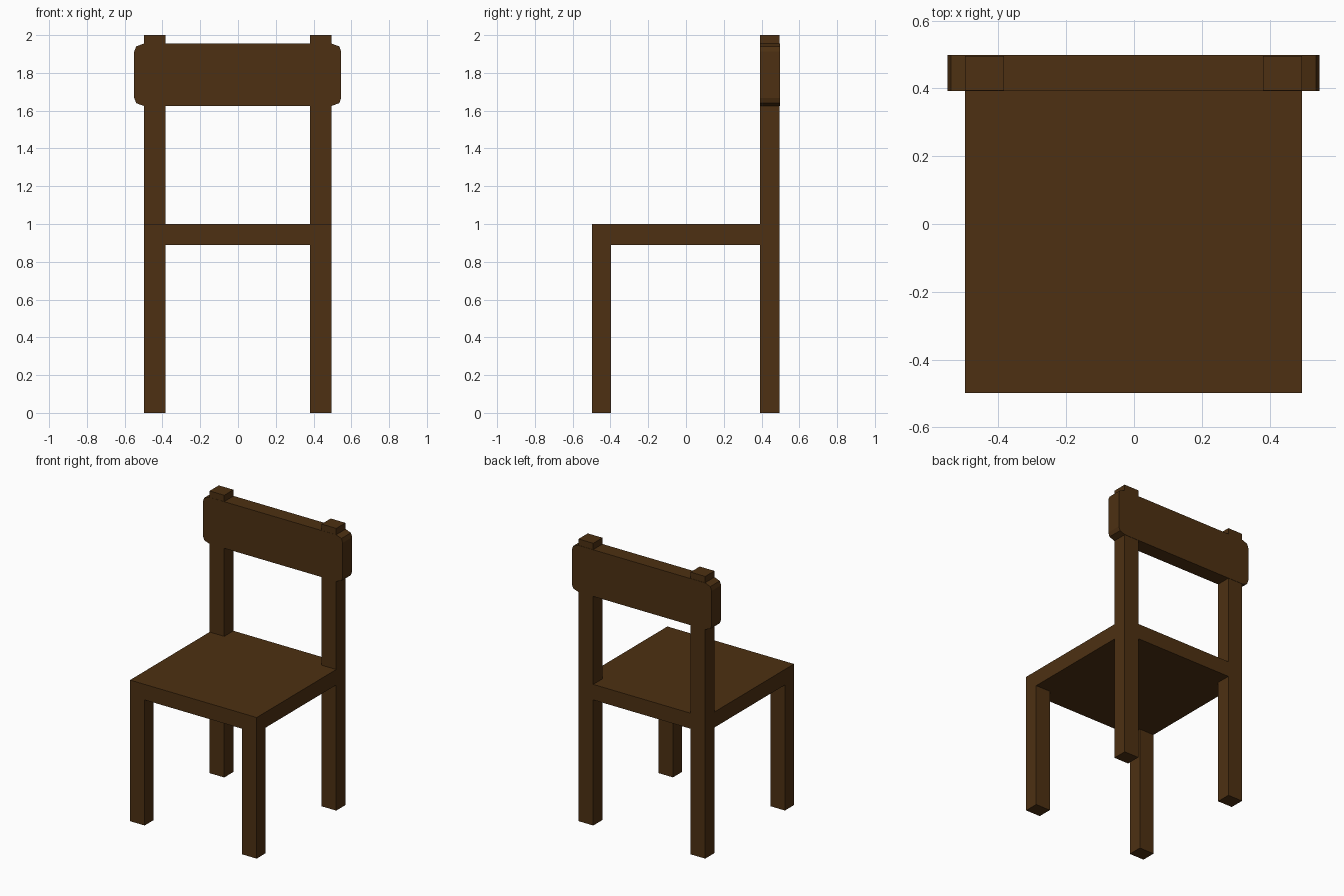
import bpy, bmesh

if "Cube" in bpy.data.objects:
    bpy.data.objects.remove(bpy.data.objects["Cube"])

wood = bpy.data.materials.new("dark_wood")
wood.diffuse_color = (0.075, 0.03, 0.006, 1)
wood.use_nodes = True
wood.node_tree.nodes["Principled BSDF"].inputs["Base Color"].default_value = wood.diffuse_color


def finish(name, bm):
    bmesh.ops.recalc_face_normals(bm, faces=bm.faces)
    mesh = bpy.data.meshes.new(name)
    bm.to_mesh(mesh)
    bm.free()
    mesh.materials.append(wood)
    obj = bpy.data.objects.new(name, mesh)
    bpy.context.collection.objects.link(obj)
    return obj


def box(name, x, y, z):
    bm = bmesh.new()
    bmesh.ops.create_cube(bm, size=1)
    for v in bm.verts:
        v.co = [(r[0] + r[1]) / 2 + c * (r[1] - r[0]) for c, r in zip(v.co, (x, y, z))]
    return finish(name, bm)


FRONT, BACK = (-0.498, -0.397), (0.393, 0.496)

# Seat slab
box("seat", (-0.498, 0.495), (-0.498, 0.496), (0.89, 1.0))

# Legs and back posts on both sides
for side, x in (("left", (-0.498, -0.383)), ("right", (0.38, 0.495))):
    box("front_leg_" + side, x, FRONT, (0, 0.89))
    box("rear_leg_" + side, x, BACK, (0, 0.89))
    box("back_post_" + side, x, BACK, (1.0, 2.0))

# Backrest board with clipped corners, extruded in depth
cx, cz = -0.0015, 1.79
corner = [(0.548, 0.122), (0.538, 0.15), (0.497, 0.165)]
outline = corner + [(-x, z) for x, z in reversed(corner)]
outline += [(-x, -z) for x, z in outline]
bm = bmesh.new()
face = bm.faces.new([bm.verts.new((cx + x, 0.392, cz + z)) for x, z in outline])
ext = bmesh.ops.extrude_face_region(bm, geom=[face])
bmesh.ops.translate(bm, vec=(0, 0.106, 0),
                    verts=[g for g in ext["geom"] if isinstance(g, bmesh.types.BMVert)])
finish("backrest", bm)
